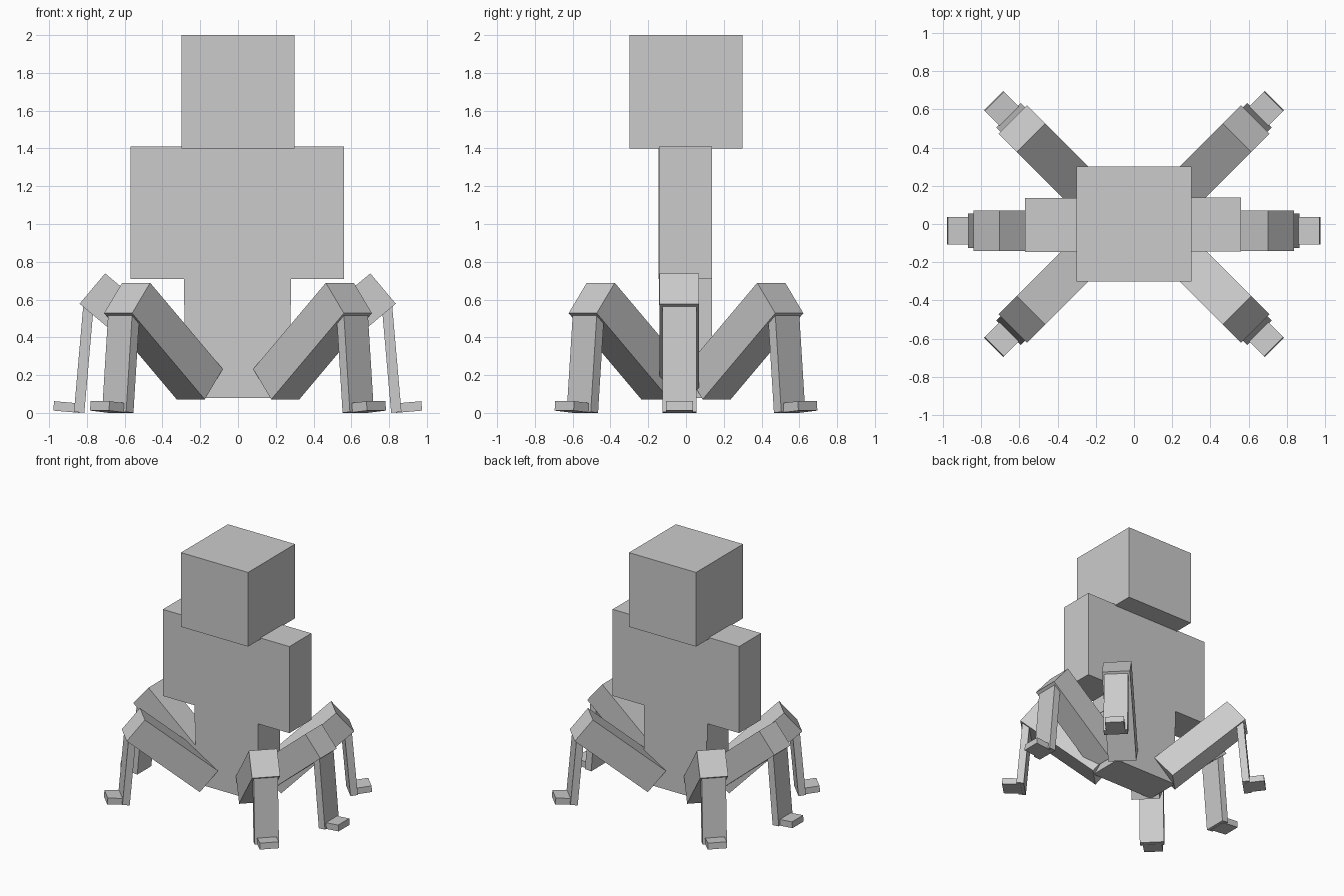
import bpy
from math import radians
from mathutils import Matrix, Vector

if "Cube" in bpy.data.objects:
    bpy.data.objects.remove(bpy.data.objects["Cube"])


def box(name, center, size, tilt=0.0, parent_matrix=Matrix()):
    """Cuboid with its size baked in; tilt pitches it upward along +x."""
    bpy.ops.mesh.primitive_cube_add(size=1)
    ob = bpy.context.object
    ob.name = ob.data.name = name
    ob.data.transform(Matrix.Diagonal((*size, 1)))
    ob.matrix_world = (parent_matrix @ Matrix.Translation(center)
                       @ Matrix.Rotation(radians(-tilt), 4, 'Y'))
    return ob


def span(name, lo, hi):
    lo, hi = Vector(lo), Vector(hi)
    return box(name, (lo + hi) / 2, hi - lo)


# Head, torso, lower body and arms
span("head", (-0.30, -0.30, 1.40), (0.30, 0.30, 2.00))
span("torso", (-0.287, -0.143, 0.57), (0.28, 0.138, 1.41))
span("lower_body", (-0.282, -0.141, 0.08), (0.277, 0.138, 0.57))
span("right_arm", (0.28, -0.143, 0.71), (0.56, 0.138, 1.41))
span("left_arm", (-0.57, -0.146, 0.71), (-0.287, 0.135, 1.41))


# Leg built along +x, then turned and shifted into place
def leg(name, angle, offset, lift):
    m = Matrix.Translation(offset) @ Matrix.Rotation(radians(angle), 4, 'Z')
    box(name + "_thigh", (0.496, 0, 0.38 + lift), (0.71, 0.21, 0.21), 40, m)
    length = 0.53 + lift
    base = Vector((0.838, 0, 0.003))
    up = Matrix.Rotation(radians(-5), 3, 'Y') @ Vector((0, 0, 1))
    box(name + "_shin", base + up * length / 2, (0.055, 0.18, length), 5, m)
    box(name + "_foot", (0.903, 0, 0.031), (0.14, 0.142, 0.05), 5, m)


# Middle legs sit a little higher; corner legs mirror in x and y
leg("middle_right_leg", 0, (0, -0.035, 0), 0.05)
leg("middle_left_leg", 180, (-0.003, -0.035, 0), 0.05)
for side, sx in (("right", 1), ("left", -1)):
    for end, sy in (("front", -1), ("back", 1)):
        angle = sy * (45 if sx > 0 else 135)
        leg(f"{end}_{side}_leg", angle, (sx * 0.044, -sy * 0.044, 0), 0)
